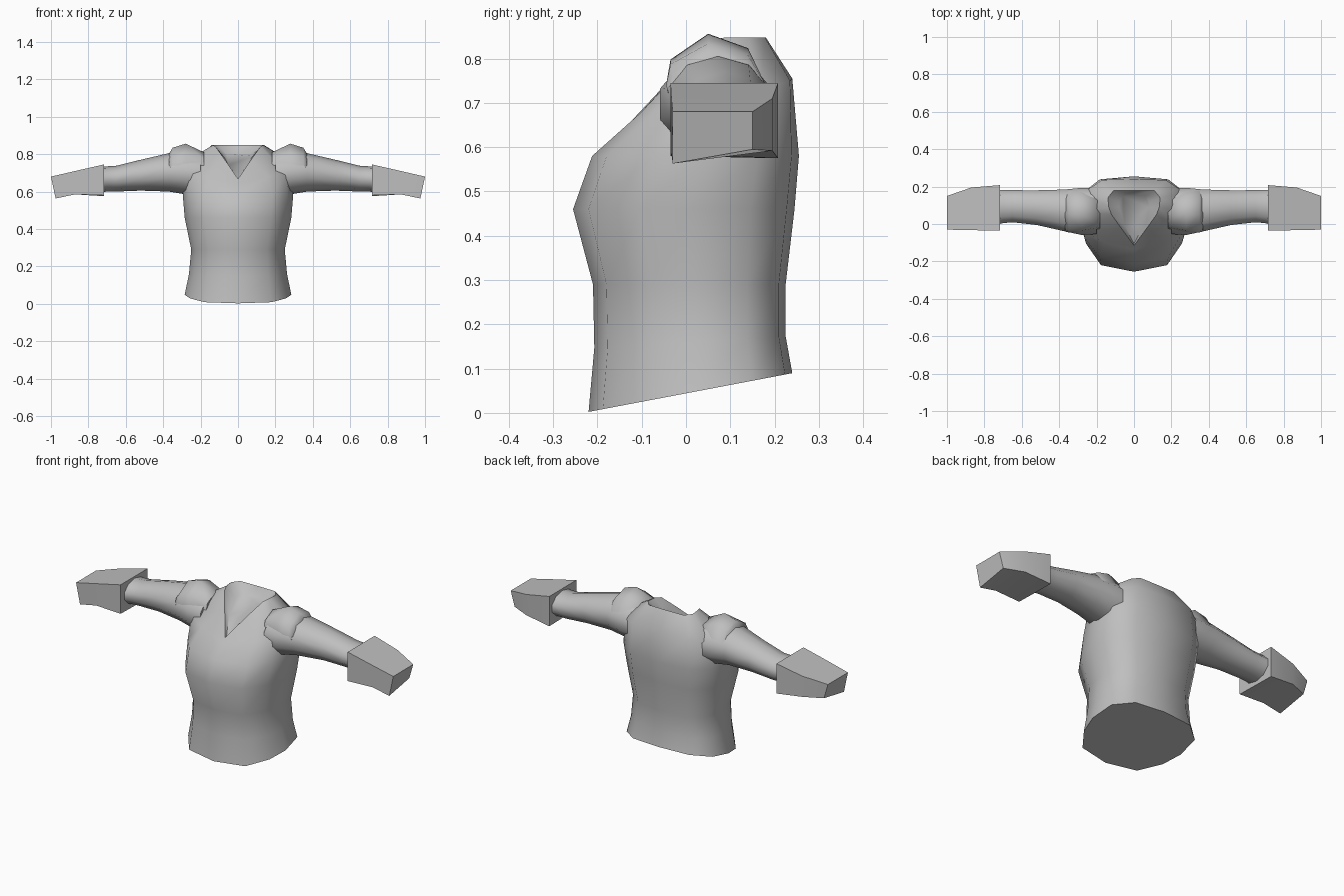
import bpy, bmesh, math

if "Cube" in bpy.data.objects:
    bpy.data.objects.remove(bpy.data.objects["Cube"])

fabric = bpy.data.materials.new("grey_fabric")
fabric.diffuse_color = (0.52, 0.52, 0.52, 1)
fabric.use_nodes = True
fabric.node_tree.nodes["Principled BSDF"].inputs["Base Color"].default_value = fabric.diffuse_color


def loft(name, rings, angle):
    """Skin closed rings of equal length and cap both ends."""
    bm = bmesh.new()
    rows = [[bm.verts.new(p) for p in r] for r in rings]
    n = len(rows[0])
    for a, b in zip(rows, rows[1:]):
        for i in range(n):
            j = (i + 1) % n
            bm.faces.new((a[i], a[j], b[j], b[i]))
    bm.faces.new(rows[0][::-1])
    bm.faces.new(rows[-1])
    bmesh.ops.recalc_face_normals(bm, faces=bm.faces)
    me = bpy.data.meshes.new(name)
    bm.to_mesh(me)
    bm.free()
    ob = bpy.data.objects.new(name, me)
    bpy.context.collection.objects.link(ob)
    me.materials.append(fabric)
    bpy.ops.object.select_all(action='DESELECT')
    ob.select_set(True)
    bpy.context.view_layer.objects.active = ob
    bpy.ops.object.shade_smooth_by_angle(angle=math.radians(angle))
    return ob


def mirror_ring(half):
    return half + [(-x, y, z) for x, y, z in half[-2:0:-1]]


def pair(name, rings, angle):
    for side, s in (("right", 1), ("left", -1)):
        loft(f"{side}_{name}", [[(s * x, y, z) for x, y, z in r] for r in rings], angle)


# Torso: half cross-section stretched to each height
SECTION = [(0, -1), (.62, -.86), (.9, -.4), (1, .05), (.95, .6), (.62, .93), (0, 1)]


def section(z, w, yf, yb, slope=0):
    mid, half = (yf + yb) / 2, (yb - yf) / 2
    return mirror_ring([(u * w, mid + v * half, z + slope * v * half) for u, v in SECTION])


torso = [section(.046, .285, -.22, .24, .19),
         section(.16, .262, -.207, .225, .06),
         section(.29, .25, -.21, .225),
         section(.46, .285, -.255, .245),
         section(.58, .295, -.212, .255)]
# Shoulder line, V-shaped collar, sunken neck
torso += [mirror_ring(h) for h in (
    [(0, -.135, .645), (.16, -.10, .68), (.26, -.045, .70), (.28, .07, .76),
     (.27, .17, .73), (.17, .235, .75), (0, .24, .755)],
    [(0, -.115, .668), (.07, -.02, .77), (.12, .05, .84), (.135, .09, .848),
     (.14, .14, .848), (.11, .178, .848), (0, .18, .848)],
    [(0, -.105, .66), (.05, -.01, .74), (.07, .05, .78), (.08, .09, .79),
     (.08, .12, .80), (.06, .15, .80), (0, .155, .80)])]
loft("torso", torso, 60)


# Sleeves: x, y range, z range
def oval(x, y0, y1, z0, z1, n=10):
    return [(x, (y0 + y1) / 2 + (y1 - y0) / 2 * math.cos(a),
             (z0 + z1) / 2 + (z1 - z0) / 2 * math.sin(a))
            for a in (math.tau * (i + .5) / n for i in range(n))]


pair("sleeve", [oval(.20, -.06, .20, .58, .80), oval(.28, -.065, .20, .585, .81),
                oval(.37, -.045, .19, .60, .805), oval(.52, -.01, .185, .605, .77),
                oval(.65, .005, .185, .60, .738), oval(.70, 0, .185, .60, .735),
                oval(.74, -.01, .19, .595, .735)], 60)


# Cuffs: boxy tubes that taper to a slanted end
def box(xt, xb, y0, y1, zt, zb0, zb1):
    return [(xt, y0, zt), (xt, y1, zt), (xb, y1, zb1), (xb, y0, zb0)]


pair("cuff", [box(.716, .716, -.035, .208, .745, .58, .575),
              box(.87, .87, -.033, .195, .71, .585, .592),
              box(1, .975, -.03, .15, .68, .563, .595)], 50)

# Shoulder pads: arched rows running outwards
ARCH = [(-.045, 0), (-.035, .5), (.05, 1), (.14, .72), (.18, 0)]


def arch(x, base, top, shrink):
    return [(x, .068 + (y - .068) * shrink, base + (top - base) * t) for y, t in ARCH]


pair("shoulder_pad", [arch(.182, .74, .81, .82), arch(.28, .74, .856, 1),
                      arch(.35, .74, .834, 1), arch(.37, .72, .80, .95)], 70)
